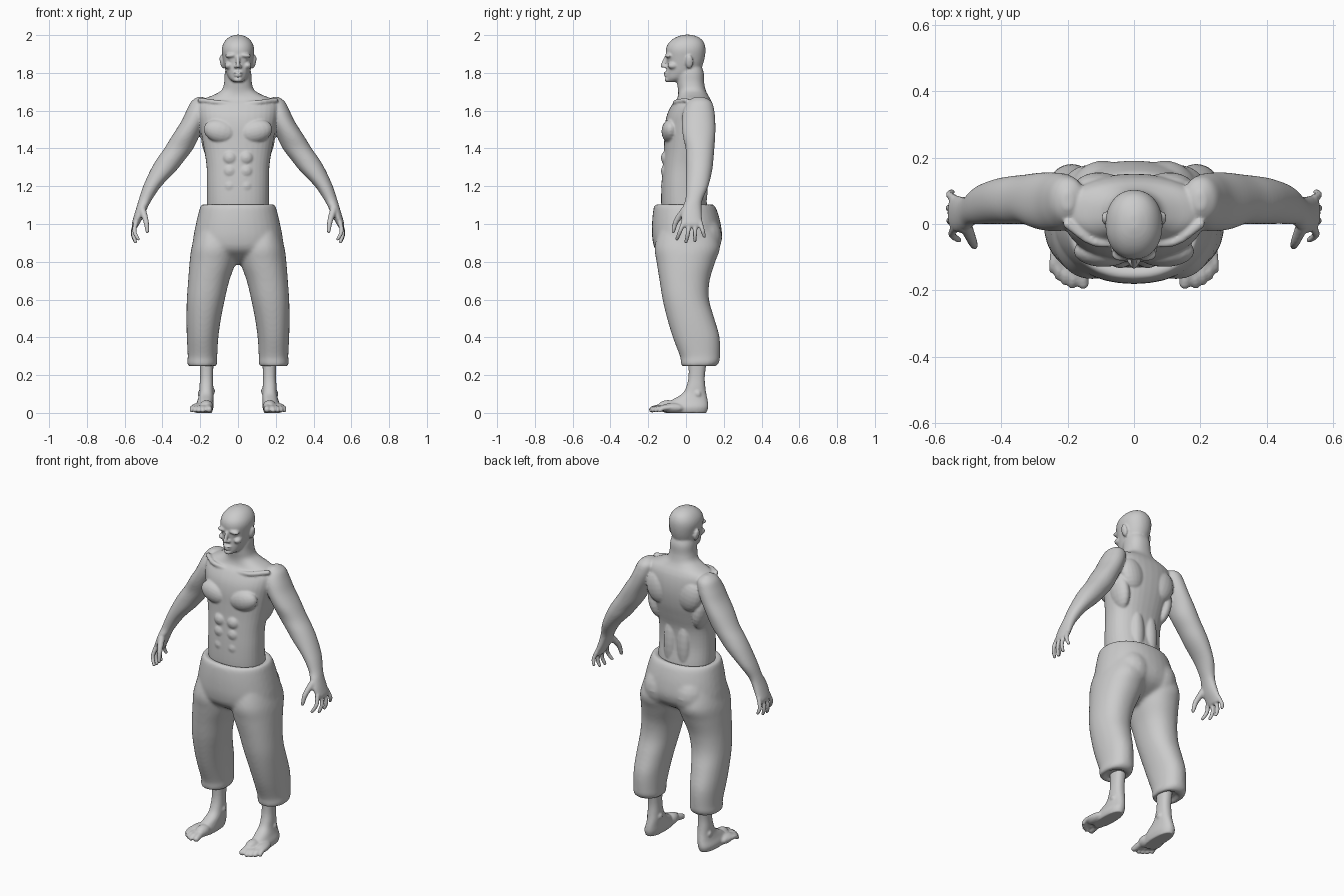
import bpy, bmesh, math
from mathutils import Vector, Matrix


def catmull(a, b, c, d, t):
    return tuple(0.5 * (2*q + (r - p)*t + (2*p - 5*q + 4*r - s)*t*t + (3*q - p - 3*r + s)*t**3)
                 for p, q, r, s in zip(a, b, c, d))


def smooth_path(rows, steps):
    n = len(rows)
    return [catmull(rows[max(i-1, 0)], rows[i], rows[i+1], rows[min(i+2, n-1)], k/steps)
            for i in range(n - 1) for k in range(steps)] + [rows[-1]]


def skin(bm, loops, sides):
    """Closed surface over loops of points, repeated mirrored in x for side -1."""
    for s in sides:
        vs = [[bm.verts.new((s*p[0], p[1], p[2])) for p in loop] for loop in loops]
        if s < 0:
            vs.reverse()
        n = len(vs[0])
        for l0, l1 in zip(vs, vs[1:]):
            for k in range(n):
                j = (k+1) % n
                bm.faces.new((l0[k], l0[j], l1[j], l1[k]))
        bm.faces.new(vs[0][::-1])
        bm.faces.new(vs[-1])


def loft(bm, rings, power=2.0, sides=(1,), steps=4, seg=36):
    """Loft of horizontal sections given as (z, x0, x1, y0, y1)."""
    loops = []
    for z, x0, x1, y0, y1 in smooth_path(rings, steps):
        loop = []
        for k in range(seg):
            c, d = math.cos(2*math.pi*k/seg), math.sin(2*math.pi*k/seg)
            u = math.copysign(abs(c)**(2/power), c)
            v = math.copysign(abs(d)**(2/power), d)
            loop.append(((x0+x1)/2 + u*(x1-x0)/2, (y0+y1)/2 + v*(y1-y0)/2, z))
        loops.append(loop)
    skin(bm, loops, sides)


def centred(rows):
    """(z, half width, front, back) -> loft rings about x = 0."""
    return [(z, -w, w, f, b) for z, w, f, b in rows]


def blob(bm, c, r, sides=(1, -1), tilt=0.0):
    """Ellipsoid, mirrored in x; tilt turns it about y."""
    m = Matrix.Translation(c) @ Matrix.Rotation(tilt, 4, 'Y') @ Matrix.Diagonal((*r, 1))
    loops = []
    for i in range(11):
        a = math.pi*(-0.47 + 0.094*i)
        loops.append([m @ Vector((math.cos(a)*math.cos(b), math.cos(a)*math.sin(b), math.sin(a)))
                      for b in (2*math.pi*k/18 for k in range(18))])
    skin(bm, loops, sides)


def digit(bm, pts, r0, r1, sides=(1, -1)):
    """Tapered, round-ended tube along a bent path: fingers, toes, nose."""
    path = [Vector(p) for p in smooth_path(pts, 4)]
    n = len(path) - 1
    whole = (path[-1] - path[0]).normalized()
    ref = Vector((1, 0, 0)) if abs(whole.x) < .7 else Vector((0, 1, 0))
    t0, t1 = (path[1] - path[0]).normalized(), (path[-1] - path[-2]).normalized()
    caps = ((.95, .3), (.7, .7), (.35, .94))
    rows = [(path[0] - t0*r0*h, r0*w, t0) for h, w in caps]
    for i, p in enumerate(path):
        t = (path[min(i+1, n)] - path[max(i-1, 0)]).normalized()
        rows.append((p, r0 + (r1 - r0)*i/n, t))
    rows += [(path[-1] + t1*r1*h, r1*w, t1) for h, w in reversed(caps)]
    loops = []
    for p, r, t in rows:
        a = (ref - t*ref.dot(t)).normalized()
        b = t.cross(a)
        loops.append([p + r*(a*math.cos(q) + b*math.sin(q))
                      for q in (2*math.pi*k/12 for k in range(12))])
    skin(bm, loops, sides)


def finish(bm, name, voxel, iterations):
    me = bpy.data.meshes.new(name)
    bm.to_mesh(me)
    bm.free()
    ob = bpy.data.objects.new(name, me)
    bpy.context.collection.objects.link(ob)
    m = ob.modifiers.new("fuse", 'REMESH')
    m.mode = 'VOXEL'
    m.voxel_size = voxel
    m.use_smooth_shade = True
    m = ob.modifiers.new("relax", 'SMOOTH')
    m.factor = 0.5
    m.iterations = iterations


BOTH = (1, -1)
body = bmesh.new()

# torso and neck
loft(body, centred([
    (1.03, .160, -.120, .115), (1.10, .164, -.131, .112), (1.20, .164, -.130, .098),
    (1.30, .166, -.124, .102), (1.38, .177, -.118, .122), (1.45, .190, -.115, .140),
    (1.52, .202, -.112, .150), (1.58, .212, -.100, .150), (1.63, .212, -.075, .142),
    (1.66, .185, -.050, .130), (1.685, .125, -.042, .115), (1.71, .086, -.042, .104),
    (1.75, .073, -.048, .096), (1.80, .070, -.050, .094), (1.84, .060, -.040, .080)]), 2.3)
# chest, shoulder blades, lats, lower back and abdomen
blob(body, (.092, -.082, 1.49), (.092, .048, .062), tilt=-.25)
blob(body, (.105, .110, 1.53), (.075, .046, .095), tilt=.25)
blob(body, (.150, .055, 1.43), (.042, .070, .110), tilt=.2)
blob(body, (.045, .085, 1.20), (.040, .030, .140))
for z in (1.20, 1.28, 1.35):
    blob(body, (.042, -.100, z), (.040, .033, .040))
# collar bones
digit(body, [(.03, -.055, 1.635), (.12, -.055, 1.645), (.20, .0, 1.655)], .012, .014)

# skull and jaw
loft(body, centred([
    (1.752, .024, -.098, -.040), (1.77, .046, -.104, .020), (1.80, .062, -.104, .070),
    (1.84, .073, -.101, .088), (1.88, .081, -.104, .099), (1.92, .086, -.107, .103),
    (1.95, .080, -.098, .099), (1.975, .064, -.075, .085), (1.992, .042, -.045, .060),
    (2.002, .014, -.012, .028)]), 2.15)
# brow, cheekbones, eyes, nose, lips, chin, ears
blob(body, (.036, -.092, 1.892), (.034, .020, .012), tilt=.1)
blob(body, (.050, -.070, 1.838), (.022, .028, .018))
blob(body, (.034, -.082, 1.868), (.015, .015, .010))
digit(body, [(0, -.105, 1.885), (0, -.124, 1.838)], .009, .012, (1,))
blob(body, (.012, -.108, 1.833), (.010, .014, .009))
blob(body, (0, -.102, 1.801), (.026, .018, .006), (1,))
blob(body, (0, -.101, 1.786), (.023, .018, .007), (1,))
blob(body, (0, -.096, 1.764), (.024, .018, .014), (1,))
blob(body, (.084, .018, 1.858), (.012, .021, .036), tilt=.2)

# arms and palms
loft(body, [
    (1.672, .185, .215, .045, .095), (1.648, .150, .248, .010, .135), (1.60, .150, .273, -.015, .150),
    (1.54, .170, .302, -.022, .155), (1.47, .203, .347, -.017, .155), (1.40, .237, .390, -.002, .150),
    (1.34, .282, .432, .000, .145), (1.28, .330, .466, .000, .138), (1.20, .407, .502, .000, .118),
    (1.13, .455, .525, -.003, .088), (1.09, .477, .537, -.018, .082), (1.04, .500, .552, -.026, .084),
    (1.0, .522, .562, -.018, .086), (.982, .532, .556, -.005, .080)], 2.1, BOTH)
# fingers and thumb
for y, mid, tip in ((-.012, (.548, -.032, .96), (.528, -.048, .920)),
                    (.018, (.555, .010, .95), (.542, .000, .905)),
                    (.048, (.557, .048, .95), (.546, .046, .910)),
                    (.075, (.556, .088, .965), (.548, .097, .935))):
    digit(body, [(.540, y, 1.01), mid, tip], .0135, .0095)
digit(body, [(.505, -.010, 1.07), (.487, -.052, 1.015), (.480, -.068, .960)], .020, .010)

# lower legs and feet
loft(body, [
    (.50, .130, .230, -.02, .12), (.40, .125, .225, .00, .135), (.30, .128, .207, .010, .115),
    (.20, .132, .201, .014, .100), (.14, .131, .204, .002, .102), (.10, .130, .206, -.022, .108),
    (.065, .130, .215, -.080, .115), (.03, .130, .228, -.120, .118), (.0, .138, .222, -.110, .108)],
    2.3, BOTH)
blob(body, (.167, -.095, .034), (.036, .055, .034))
blob(body, (.215, -.072, .026), (.034, .065, .026))
# ankle bones
blob(body, (.133, .055, .115), (.012, .018, .018))
blob(body, (.202, .062, .100), (.012, .018, .018))
# toes
digit(body, [(.160, -.115, .030), (.156, -.155, .024), (.153, -.180, .018)], .021, .017)
for x, y in ((.186, -.184), (.208, -.174), (.228, -.158), (.245, -.138)):
    digit(body, [(x - .008, y + .07, .028), (x - .002, y + .02, .026), (x, y, .013)], .014, .012)
finish(body, "body", .006, 4)

# trousers: hips and two loose legs with rolled hems
pants = bmesh.new()
loft(pants, centred([
    (1.092, .160, -.125, .115), (1.106, .182, -.150, .132), (1.098, .196, -.166, .150),
    (1.07, .206, -.174, .165), (1.0, .223, -.180, .184), (.92, .238, -.178, .190),
    (.86, .240, -.158, .160), (.81, .200, -.090, .080), (.785, .100, -.040, .030)]), 2.2)
loft(pants, [
    (.98, .030, .215, -.140, .150), (.88, .006, .245, -.166, .180), (.80, .012, .256, -.156, .155),
    (.70, .046, .264, -.140, .125), (.60, .070, .271, -.124, .122), (.50, .090, .273, -.100, .150),
    (.40, .104, .271, -.070, .178), (.30, .110, .266, -.032, .180), (.27, .109, .269, -.028, .177),
    (.250, .114, .265, -.024, .160), (.246, .128, .245, -.008, .135), (.262, .135, .230, .000, .120)],
    2.2, BOTH)
# seat
blob(pants, (.095, .080, .93), (.105, .112, .120))
finish(pants, "trousers", .01, 6)
